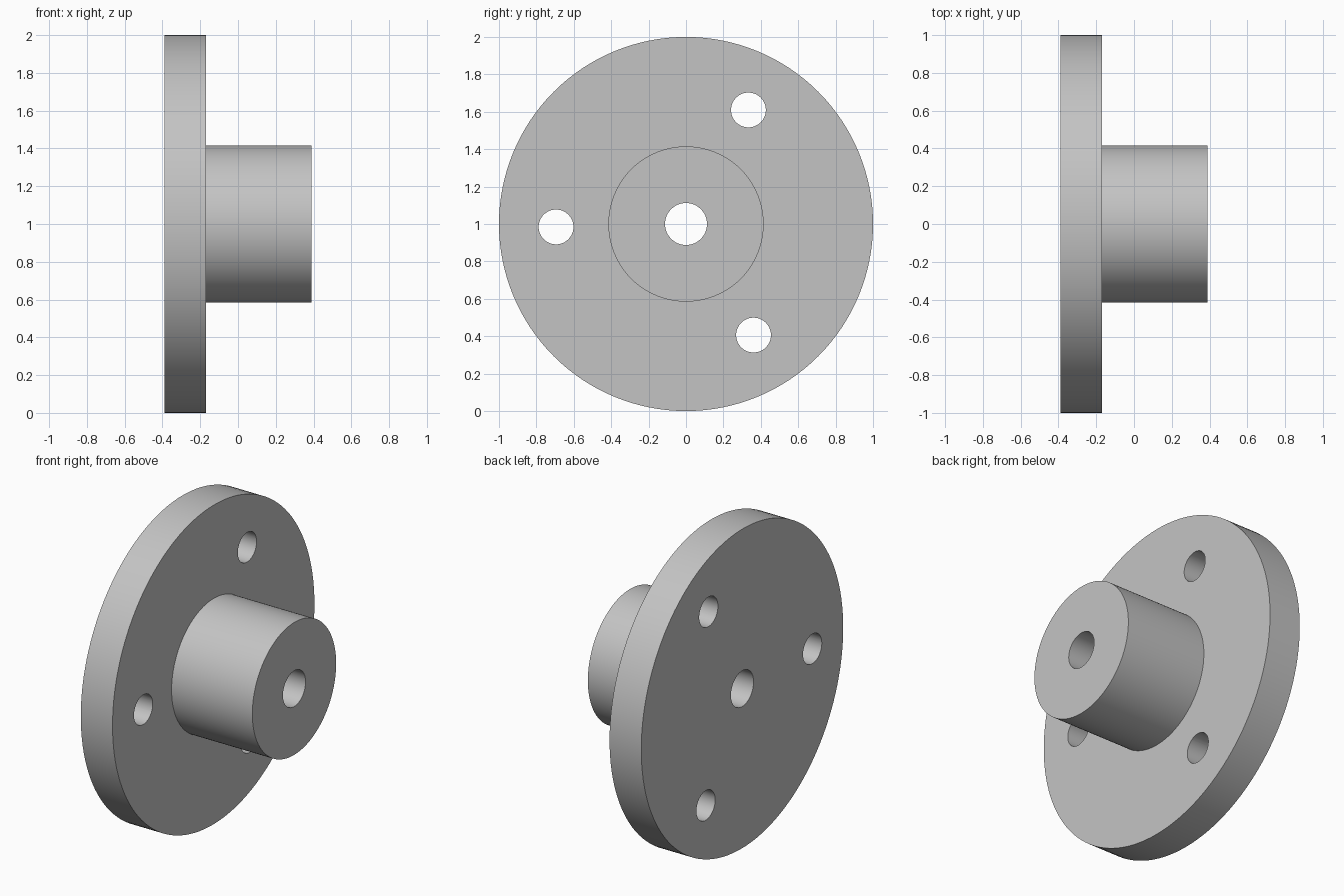
import bpy, bmesh, math
from mathutils import Matrix, Vector

cube = bpy.data.objects.get("Cube")
if cube:
    bpy.data.objects.remove(cube, do_unlink=True)

SEGMENTS = 128
BACK, STEP, TIP = -0.39, -0.17, 0.39      # positions along the axis
FLANGE_R, HUB_R, BORE_R = 1.0, 0.415, 0.112
BOLT_R, BOLT_CIRCLE, BOLT_START = 0.093, 0.695, 61.3

grey = bpy.data.materials.new("plain grey")
grey.use_nodes = True
color = (0.55, 0.55, 0.55, 1)
grey.diffuse_color = color
grey.node_tree.nodes["Principled BSDF"].inputs["Base Color"].default_value = color


def add_object(name, bm):
    bmesh.ops.recalc_face_normals(bm, faces=bm.faces)
    mesh = bpy.data.meshes.new(name)
    bm.to_mesh(mesh)
    bm.free()
    mesh.materials.append(grey)
    obj = bpy.data.objects.new(name, mesh)
    bpy.context.collection.objects.link(obj)
    return obj


# Flange, hub and through bore: one closed profile turned about the x axis
bm = bmesh.new()
profile = [(BACK, BORE_R), (BACK, FLANGE_R), (STEP, FLANGE_R),
           (STEP, HUB_R), (TIP, HUB_R), (TIP, BORE_R)]
verts = [bm.verts.new((x, 0, r)) for x, r in profile]
edges = [bm.edges.new((a, b)) for a, b in zip(verts, verts[1:] + verts[:1])]
bmesh.ops.spin(bm, geom=verts + edges, cent=(0, 0, 0), axis=(1, 0, 0),
               angle=math.tau, steps=SEGMENTS, use_merge=True)
bmesh.ops.remove_doubles(bm, verts=bm.verts, dist=0.0001)
bmesh.ops.translate(bm, verts=bm.verts, vec=(0, 0, 1))
body = add_object("flanged_hub", bm)

# Three bolt holes, evenly spaced
bm = bmesh.new()
for i in range(3):
    angle = math.radians(BOLT_START + 120 * i)
    centre = Vector(((BACK + STEP) / 2, BOLT_CIRCLE * math.cos(angle),
                     1 + BOLT_CIRCLE * math.sin(angle)))
    bmesh.ops.create_cone(bm, cap_ends=True, segments=64, radius1=BOLT_R,
                          radius2=BOLT_R, depth=0.4,
                          matrix=Matrix.Translation(centre) @ Matrix.Rotation(math.pi / 2, 4, "Y"))
cutter = add_object("bolt_hole_cutter", bm)

cut = body.modifiers.new("bolt holes", "BOOLEAN")
cut.operation = "DIFFERENCE"
cut.solver = "EXACT"
cut.object = cutter

bpy.ops.object.select_all(action="DESELECT")
body.select_set(True)
bpy.context.view_layer.objects.active = body
bpy.ops.object.modifier_apply(modifier=cut.name)
bpy.data.objects.remove(cutter, do_unlink=True)
bpy.ops.object.shade_smooth_by_angle(angle=math.radians(30))
